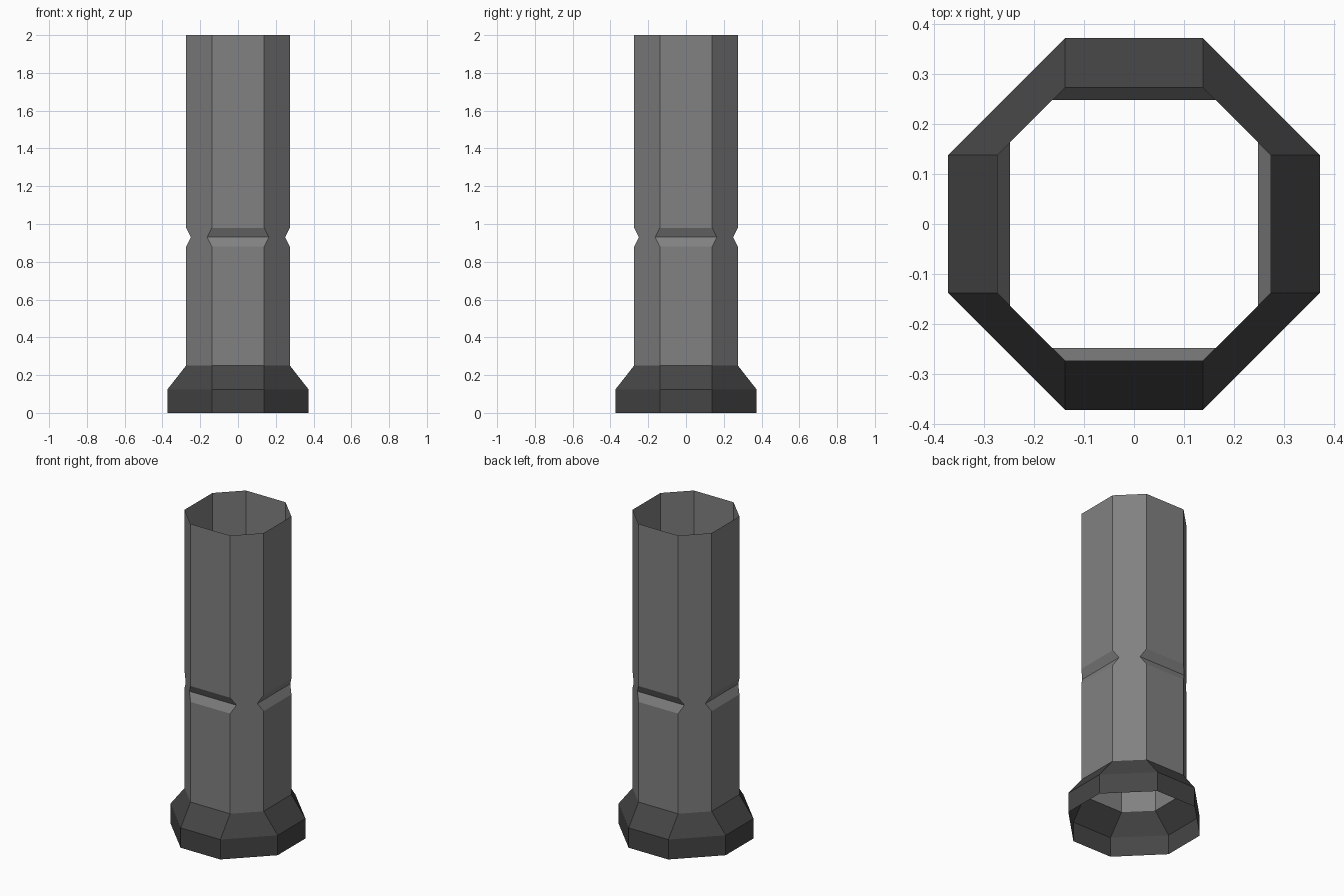
import bpy, bmesh

if "Cube" in bpy.data.objects:
    bpy.data.objects.remove(bpy.data.objects["Cube"])


def ring(bm, apothem, half_side, z):
    """Eight-sided ring with straight front/side faces and chamfered corners."""
    a, h = apothem, half_side
    pts = [(a, -h), (a, h), (h, a), (-h, a), (-a, h), (-a, -h), (-h, -a), (h, -a)]
    return [bm.verts.new((x, y, z)) for x, y in pts]


def open_tube(name, sections, grey):
    """Skin a stack of (apothem, half_side, z) sections as an open shell."""
    bm = bmesh.new()
    rings = [ring(bm, *s) for s in sections]
    for low, high in zip(rings, rings[1:]):
        for i in range(8):
            j = (i + 1) % 8
            bm.faces.new((low[i], low[j], high[j], high[i]))
    mesh = bpy.data.meshes.new(name)
    bm.to_mesh(mesh)
    bm.free()
    mat = bpy.data.materials.new(name + "_grey")
    mat.diffuse_color = (grey, grey, grey, 1)
    mat.use_nodes = True
    mat.node_tree.nodes["Principled BSDF"].inputs["Base Color"].default_value = mat.diffuse_color
    mesh.materials.append(mat)
    obj = bpy.data.objects.new(name, mesh)
    bpy.context.collection.objects.link(obj)
    return obj


# Flared foot
open_tube("base_collar", [(0.373, 0.138, 0), (0.373, 0.138, 0.125),
                          (0.275, 0.138, 0.25)], 0.06)

# Shaft with V grooves; chamfered corner faces stay flat through the groove
open_tube("column_shaft", [(0.275, 0.138, 0.25), (0.275, 0.138, 0.88),
                           (0.249, 0.164, 0.93), (0.275, 0.138, 0.98),
                           (0.275, 0.138, 2.0)], 0.22)
